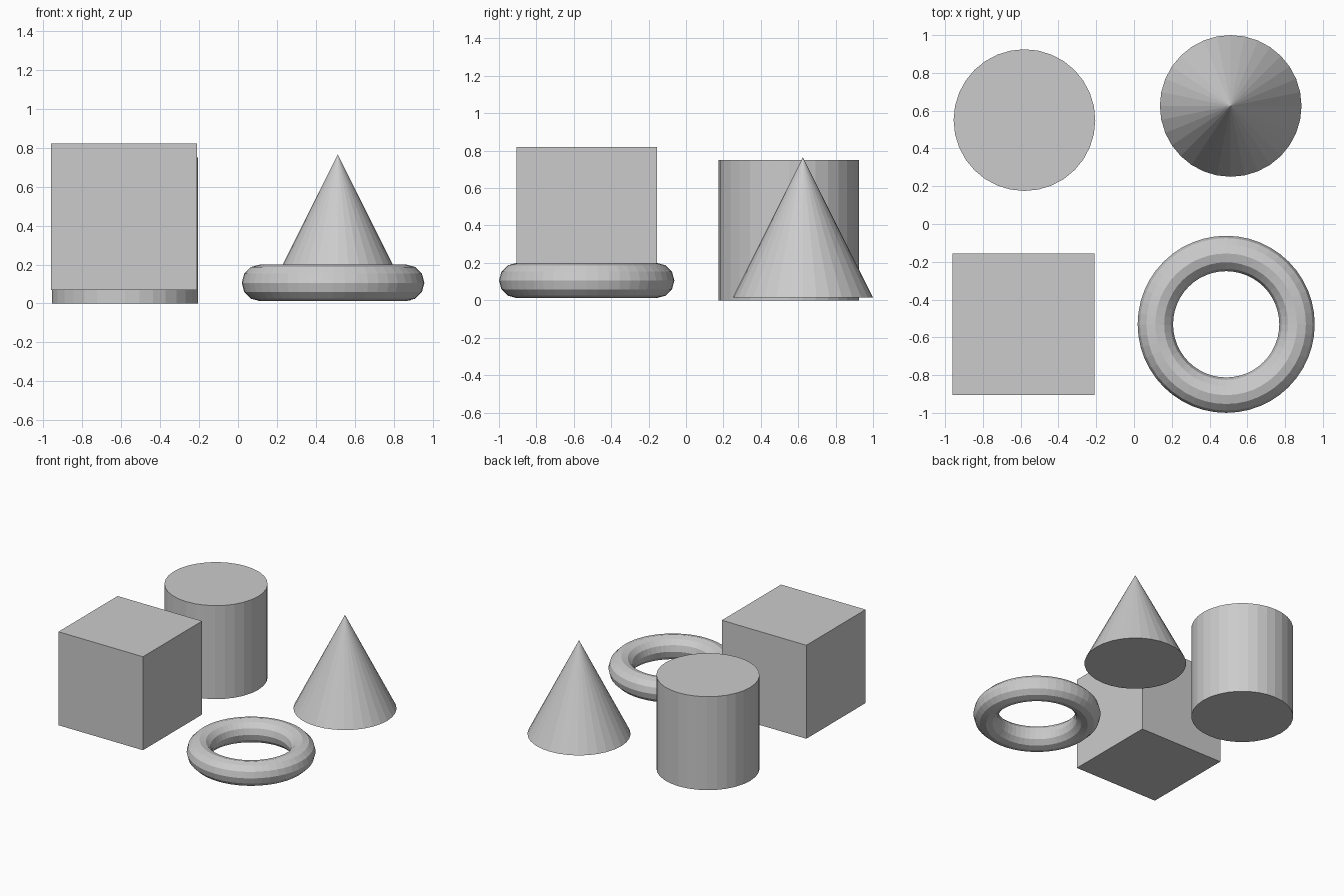
import bpy

cube = bpy.data.objects.get("Cube")
if cube:
    bpy.data.objects.remove(cube, do_unlink=True)

# Single plain grey for all four solids
GREY = (0.6, 0.6, 0.6, 1.0)
grey = bpy.data.materials.new("plain_grey")
grey.use_nodes = True
grey.diffuse_color = GREY
bsdf = next(n for n in grey.node_tree.nodes if n.type == 'BSDF_PRINCIPLED')
bsdf.inputs["Base Color"].default_value = GREY

R = 0.375       # shared radius / half size
SIZE = 2 * R


def finish(name):
    obj = bpy.context.object
    obj.name = name
    obj.data.materials.clear()
    obj.data.materials.append(grey)


# Box, front right, raised slightly
bpy.ops.mesh.primitive_cube_add(size=SIZE, location=(-0.585, -0.53, 0.445))
finish("box_block")

# Upright cylinder, back right
bpy.ops.mesh.primitive_cylinder_add(vertices=32, radius=R, depth=SIZE,
                                    location=(-0.58, 0.55, R))
finish("cylinder_block")

# Cone, back left
bpy.ops.mesh.primitive_cone_add(vertices=32, radius1=R, radius2=0, depth=SIZE,
                                location=(0.512, 0.625, 0.39))
finish("cone_block")

# Ring, front left
bpy.ops.mesh.primitive_torus_add(major_segments=48, minor_segments=12,
                                 major_radius=R, minor_radius=R / 4,
                                 location=(0.488, -0.531, 0.106))
finish("ring_block")
